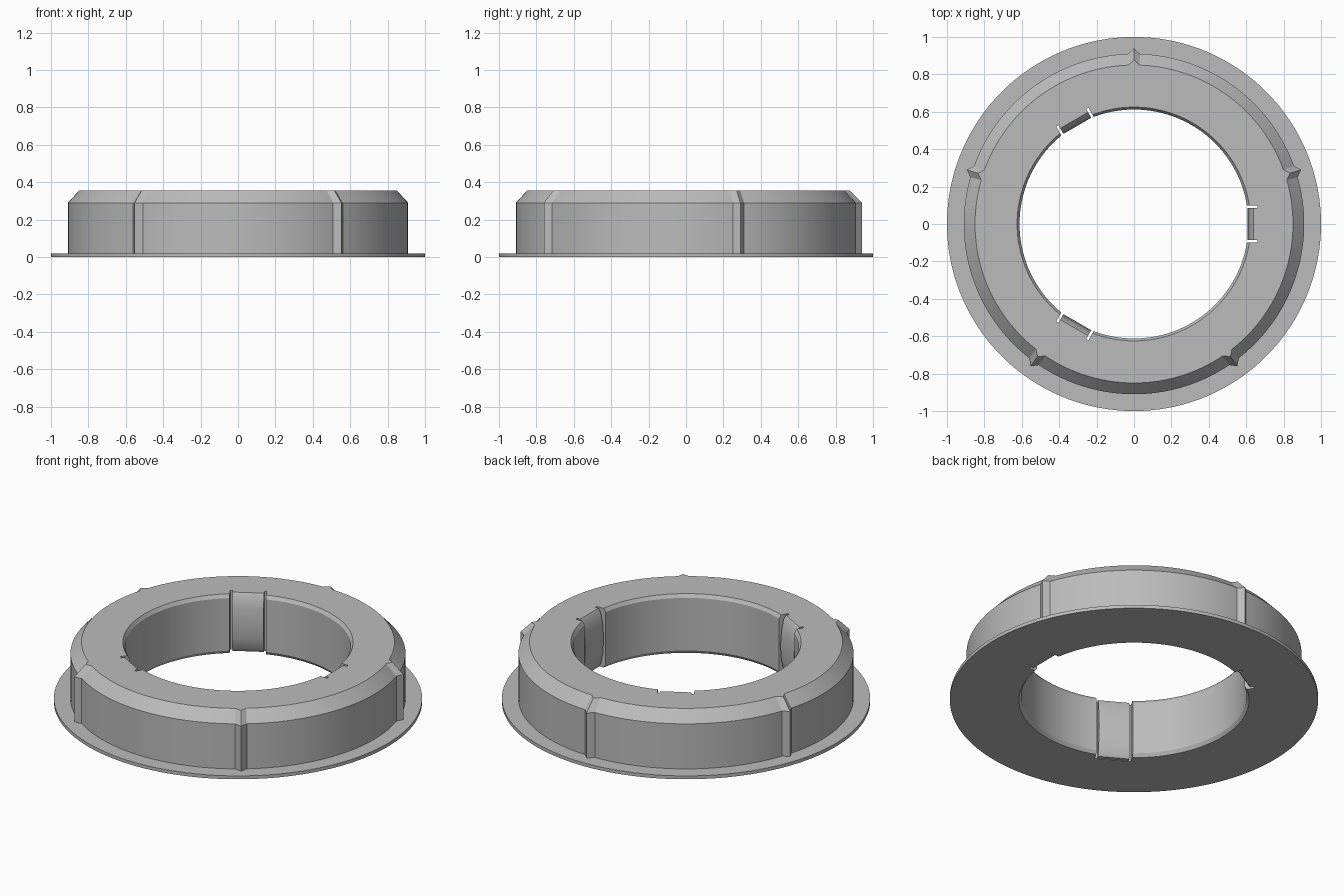
import bpy
import bmesh
import math

if "Cube" in bpy.data.objects:
    bpy.data.objects.remove(bpy.data.objects["Cube"])

grey = bpy.data.materials.new("mid grey")
grey.diffuse_color = (0.5, 0.5, 0.5, 1)
grey.use_nodes = True
grey.node_tree.nodes["Principled BSDF"].inputs["Base Color"].default_value = grey.diffuse_color


def make_object(name, bm):
    bmesh.ops.recalc_face_normals(bm, faces=bm.faces)
    mesh = bpy.data.meshes.new(name)
    bm.to_mesh(mesh)
    bm.free()
    mesh.materials.append(grey)
    obj = bpy.data.objects.new(name, mesh)
    bpy.context.collection.objects.link(obj)
    return obj


def prism(name, outline, half_width, angle):
    """Radial (r, z) outline extruded sideways, turned about the z axis."""
    bm = bmesh.new()
    a, b = ([bm.verts.new((r, y, z)) for r, z in outline]
            for y in (-half_width, half_width))
    bm.faces.new(a)
    bm.faces.new(b)
    n = len(outline)
    for i in range(n):
        j = (i + 1) % n
        bm.faces.new((a[i], a[j], b[j], b[i]))
    obj = make_object(name, bm)
    obj.rotation_euler.z = math.radians(angle)
    return obj


def smooth(obj):
    bpy.ops.object.select_all(action='DESELECT')
    obj.select_set(True)
    bpy.context.view_layer.objects.active = obj
    bpy.ops.object.shade_smooth_by_angle(angle=math.radians(25))


# Ring body with flange; third value is how far a pointed rib stands out
profile = [(0.625, 0, 0), (1, 0, 0), (1, 0.02, 0), (0.91, 0.02, 0.03),
           (0.91, 0.29, 0.03), (0.85, 0.355, 0.027), (0.625, 0.355, 0),
           (0.612, 0.335, 0), (0.612, 0.02, 0)]
bm = bmesh.new()
columns = []
for deg in range(0, 360, 2):
    t = math.radians(deg)
    rib = 1 if deg % 72 == 18 else 0
    columns.append([bm.verts.new(((r + rib * d) * math.cos(t),
                                  (r + rib * d) * math.sin(t), z))
                    for r, z, d in profile])
for i, col in enumerate(columns):
    nxt = columns[(i + 1) % len(columns)]
    for k in range(len(profile)):
        m = (k + 1) % len(profile)
        bm.faces.new((col[k], nxt[k], nxt[m], col[m]))
body = make_object("ring_body", bm)

# Three recesses cut through the bore, each holding a bulged clip
bpy.context.view_layer.objects.active = body
clip_outline = [(0.67, 0.003), (0.64, 0.003), (0.625, 0.025), (0.612, 0.09),
                (0.606, 0.177), (0.612, 0.265), (0.625, 0.333),
                (0.64, 0.355), (0.67, 0.355)]
clips = []
for angle in (0, 120, 240):
    cutter = prism("clip_recess_cutter",
                   [(0.5, -0.1), (0.66, -0.1), (0.66, 0.5), (0.5, 0.5)],
                   0.1, angle)
    cutter.hide_render = True
    mod = body.modifiers.new("recess", 'BOOLEAN')
    mod.operation = 'DIFFERENCE'
    mod.solver = 'EXACT'
    mod.object = cutter
    bpy.context.view_layer.update()
    bpy.ops.object.modifier_apply(modifier=mod.name)
    bpy.data.objects.remove(cutter)
    clips.append(prism("bore_clip", clip_outline, 0.086, angle))

for obj in [body] + clips:
    smooth(obj)
